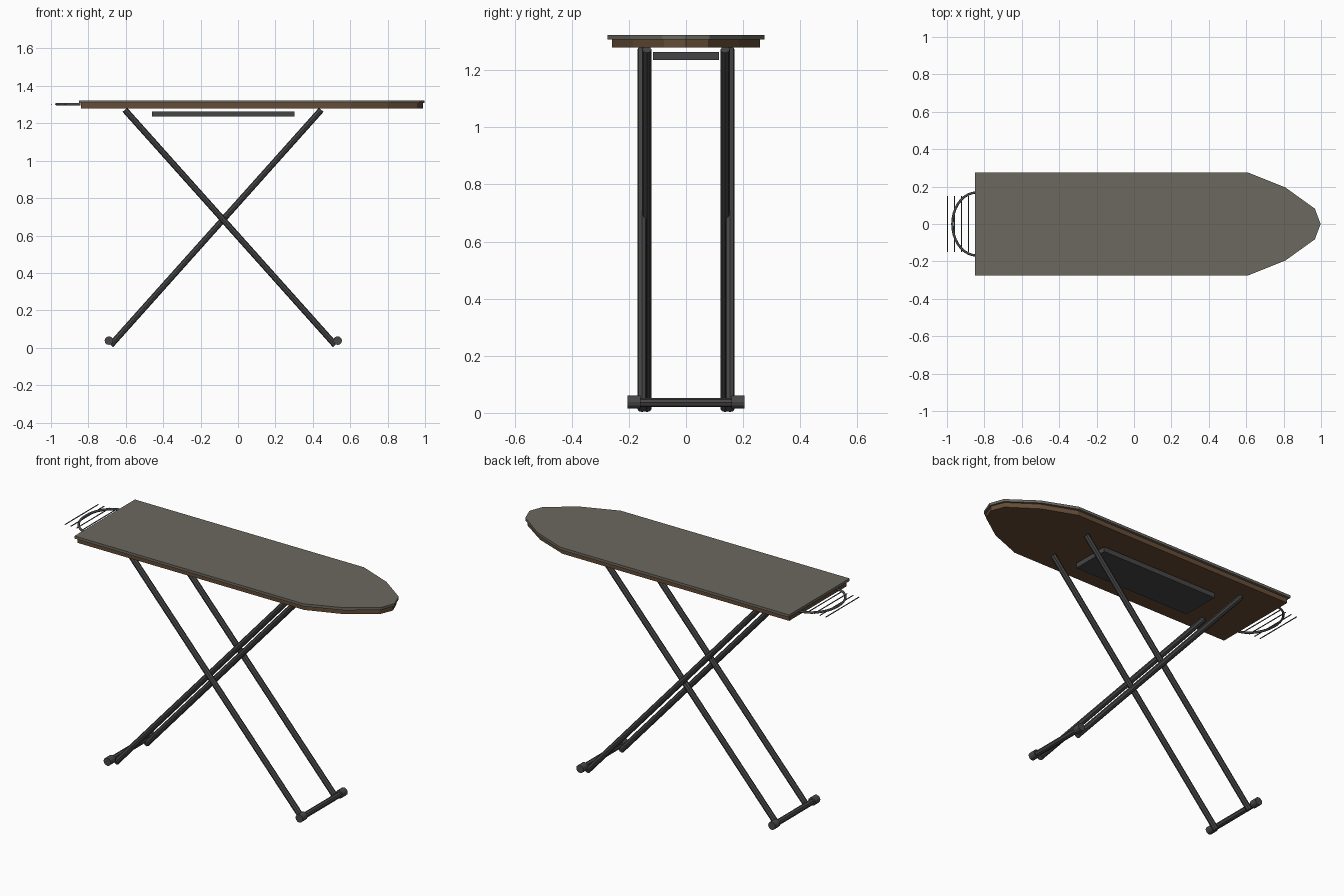
import bpy, bmesh, math
from mathutils import Vector

if "Cube" in bpy.data.objects:
    bpy.data.objects.remove(bpy.data.objects["Cube"])


def material(name, rgb):
    m = bpy.data.materials.new(name)
    m.diffuse_color = (*rgb, 1)
    m.use_nodes = True
    m.node_tree.nodes["Principled BSDF"].inputs["Base Color"].default_value = m.diffuse_color
    return m


COVER = material("grey cover", (0.15, 0.14, 0.118))
WOOD = material("brown wood", (0.13, 0.072, 0.036))
METAL = material("dark metal", (0.06, 0.06, 0.062))
RUBBER = material("foot rubber", (0.065, 0.065, 0.068))
WIRE = material("rest wire", (0.075, 0.078, 0.078))


def finish(bm, name, mat):
    bmesh.ops.recalc_face_normals(bm, faces=bm.faces)
    me = bpy.data.meshes.new(name)
    bm.to_mesh(me)
    bm.free()
    me.materials.append(mat)
    ob = bpy.data.objects.new(name, me)
    bpy.context.collection.objects.link(ob)
    return ob


def slab(name, half, z0, z1, mat):
    """Extrude a half outline mirrored across y = 0."""
    pts = half + [(x, -y) for x, y in reversed(half) if y > 0]
    bm = bmesh.new()
    face = bm.faces.new([bm.verts.new((x, y, z0)) for x, y in pts])
    top = bmesh.ops.extrude_face_region(bm, geom=[face])["geom"]
    bmesh.ops.translate(bm, vec=(0, 0, z1 - z0),
                        verts=[v for v in top if isinstance(v, bmesh.types.BMVert)])
    return finish(bm, name, mat)


def rod(name, a, b, r, mat, sides=8):
    a, b = Vector(a), Vector(b)
    d = b - a
    bm = bmesh.new()
    bmesh.ops.create_cone(bm, cap_ends=True, segments=sides,
                          radius1=r, radius2=r, depth=d.length)
    ob = finish(bm, name, mat)
    ob.location = (a + b) / 2
    ob.rotation_euler = d.to_track_quat('Z', 'Y').to_euler()
    return ob


# Board: wooden core under a slightly larger cover
slab("board_cover", [(-0.85, 0.275), (0.61, 0.275), (0.81, 0.195), (0.967, 0.082), (0.998, 0)],
     1.308, 1.323, COVER)
slab("board_core", [(-0.84, 0.26), (0.605, 0.26), (0.80, 0.185), (0.957, 0.077), (0.988, 0)],
     1.28, 1.308, WOOD)

# Tray below the board
slab("under_tray", [(-0.46, 0.115), (0.302, 0.115)], 1.235, 1.264, METAL)

# Crossed legs, each pair with a foot bar and end caps
for tag, top_x, foot_x, bar_x, y in (("right", -0.605, 0.52, 0.533, 0.154),
                                     ("left", 0.445, -0.68, -0.69, 0.137)):
    for side, s in (("front", -1), ("back", 1)):
        rod(f"{tag}_leg_{side}", (top_x, s * y, 1.272), (foot_x, s * y, 0.014), 0.0165, METAL)
        rod(f"{tag}_foot_cap_{side}", (bar_x, s * 0.16, 0.038), (bar_x, s * 0.205, 0.038),
            0.023, RUBBER, 12)
    rod(f"{tag}_foot_bar", (bar_x, -0.165, 0.036), (bar_x, 0.165, 0.036), 0.016, METAL)

# Iron rest: curved tube with cross wires
cu = bpy.data.curves.new("iron_rest_hoop", 'CURVE')
cu.dimensions = '3D'
cu.bevel_depth = 0.0065
cu.bevel_resolution = 1
cu.use_fill_caps = True
sp = cu.splines.new('POLY')
N = 18
sp.points.add(N)
for i in range(N + 1):
    t = math.pi * (0.5 + i / N)
    sp.points[i].co = (-0.842 + 0.129 * math.cos(t), 0.168 * math.sin(t), 1.302, 1)
cu.materials.append(WIRE)
bpy.context.collection.objects.link(bpy.data.objects.new("iron_rest_hoop", cu))
for i in range(4):
    x = -0.997 + 0.0375 * i
    rod(f"iron_rest_wire_{i + 1}", (x, -0.15, 1.302), (x, 0.15, 1.302), 0.003, WIRE, 6)
